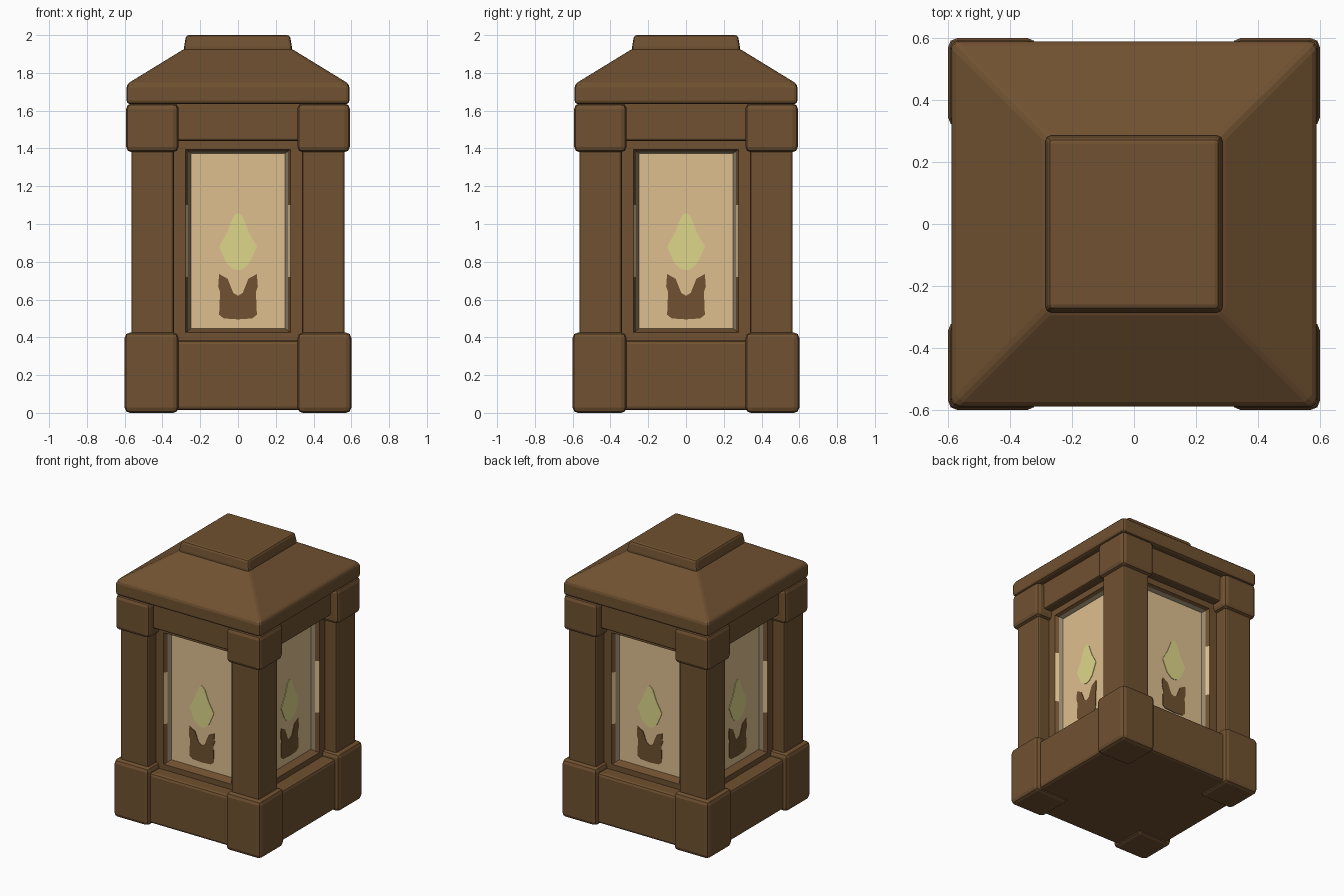
import bpy, bmesh
from math import pi
from mathutils import Matrix

cube = bpy.data.objects.get("Cube")
if cube:
    bpy.data.objects.remove(cube, do_unlink=True)


def material(name, rgb):
    # sRGB bytes converted to linear values
    lin = [((c / 255 + 0.055) / 1.055) ** 2.4 for c in rgb] + [1]
    m = bpy.data.materials.new(name)
    m.use_nodes = True
    m.diffuse_color = lin
    m.node_tree.nodes["Principled BSDF"].inputs["Base Color"].default_value = lin
    return m


WOOD = material("brown wood", (112, 81, 49))
GLASS = material("cream glass", (222, 191, 143))
FLAME = material("lime flame", (222, 215, 138))
TRIM = material("grey tan trim", (150, 136, 110))


def finish(name, bm, mats, bevel=0.0, segments=2):
    mesh = bpy.data.meshes.new(name)
    bm.to_mesh(mesh)
    bm.free()
    for m in mats:
        mesh.materials.append(m)
    ob = bpy.data.objects.new(name, mesh)
    bpy.context.collection.objects.link(ob)
    if bevel:
        mod = ob.modifiers.new("Bevel", "BEVEL")
        mod.width, mod.segments = bevel, segments
        mod.limit_method = "ANGLE"
    return ob


def box(name, x, y, z, bevel=0.02):
    bm = bmesh.new()
    bmesh.ops.create_cube(bm, size=1)
    for v in bm.verts:
        for i, (lo, hi) in enumerate((x, y, z)):
            v.co[i] = lo if v.co[i] < 0 else hi
    return finish(name, bm, [WOOD], bevel)


def square_stack(name, levels, bevel):
    """Closed solid of square sections given as (half width, height)."""
    bm = bmesh.new()
    rings = [[bm.verts.new((sx * h, sy * h, z))
              for sx, sy in ((-1, -1), (1, -1), (1, 1), (-1, 1))] for h, z in levels]
    bm.faces.new(rings[0][::-1])
    bm.faces.new(rings[-1])
    for a, b in zip(rings, rings[1:]):
        for i in range(4):
            j = (i + 1) % 4
            bm.faces.new((a[i], a[j], b[j], b[i]))
    return finish(name, bm, [WOOD], bevel)


def window(name):
    """Frame, stepped reveal and glass, facing -y."""
    bm = bmesh.new()
    rings = []
    for w, lo, hi, y in ((0.36, 0.36, 1.46, -0.47), (0.277, 0.425, 1.395, -0.47),
                         (0.264, 0.435, 1.385, -0.445), (0.25, 0.447, 1.373, -0.42)):
        side = (lo, 0.72, 1.1, hi)
        pts = [(w, z) for z in side] + [(-w, z) for z in reversed(side)]
        rings.append([bm.verts.new((x, y, z)) for x, z in pts])
    bm.faces.new(rings[-1]).material_index = 1
    for k, (a, b) in enumerate(zip(rings, rings[1:])):
        for i in range(8):
            j = (i + 1) % 8
            f = bm.faces.new((a[i], a[j], b[j], b[i]))
            if k == 1 and i in (1, 5):      # light spilling patch on the side reveals
                f.material_index = 1
            elif k == 2 and i != 7:         # inner trim, except along the sill
                f.material_index = 2
    return finish(name, bm, [WOOD, GLASS, TRIM])


def plate(name, outline, mat):
    """Thin shape painted on the glass, facing -y."""
    bm = bmesh.new()
    face = bm.faces.new([bm.verts.new((x, -0.419, z)) for x, z in outline])
    ext = bmesh.ops.extrude_face_region(bm, geom=[face])
    verts = [v for v in ext["geom"] if isinstance(v, bmesh.types.BMVert)]
    bmesh.ops.translate(bm, verts=verts, vec=(0, -0.005, 0))
    bmesh.ops.recalc_face_normals(bm, faces=bm.faces)
    return finish(name, bm, [mat])


def mirrored(half):
    return half + [(-x, z) for x, z in reversed(half) if x]


# Base and roof
square_stack("base_block", [(0.57, 0.015), (0.57, 0.385)], 0.02)
square_stack("roof", [(0.59, 1.635), (0.59, 1.74), (0.28, 1.93)], 0.018)
square_stack("roof_cap", [(0.285, 1.9), (0.285, 1.94), (0.275, 2.0)], 0.015)
square_stack("top_beam", [(0.535, 1.44), (0.535, 1.65)], 0.012)

# Corner posts with feet and capitals
for sx, xn in ((1, "left"), (-1, "right")):
    for sy, yn in ((-1, "front"), (1, "back")):
        def corner(part, inner, outer, z, bevel):
            xs = sorted((sx * inner, sx * outer))
            ys = sorted((sy * inner, sy * outer))
            box(f"{yn}_{xn}_{part}", xs, ys, z, bevel)
        corner("post", 0.34, 0.565, (0.3, 1.5), 0.015)
        corner("foot", 0.315, 0.6, (0.0, 0.425), 0.028)
        corner("capital", 0.315, 0.592, (1.38, 1.638), 0.028)

# Windows with a painted candle on each side
flame = [(0, 1.06), (0.025, 1.04), (0.055, 0.96), (0.1, 0.88),
         (0.06, 0.79), (0.025, 0.76), (0, 0.755)]
candle = [(0, 0.62), (0.025, 0.635), (0.055, 0.71), (0.1, 0.735), (0.105, 0.67),
          (0.095, 0.64), (0.1, 0.52), (0.075, 0.5), (0, 0.495)]
for i, side in enumerate(("front", "left", "back", "right")):
    turn = Matrix.Rotation(i * pi / 2, 4, "Z")
    for ob in (window(f"{side}_window"),
               plate(f"{side}_flame", mirrored(flame), FLAME),
               plate(f"{side}_candle", mirrored(candle), WOOD)):
        ob.matrix_world = turn
